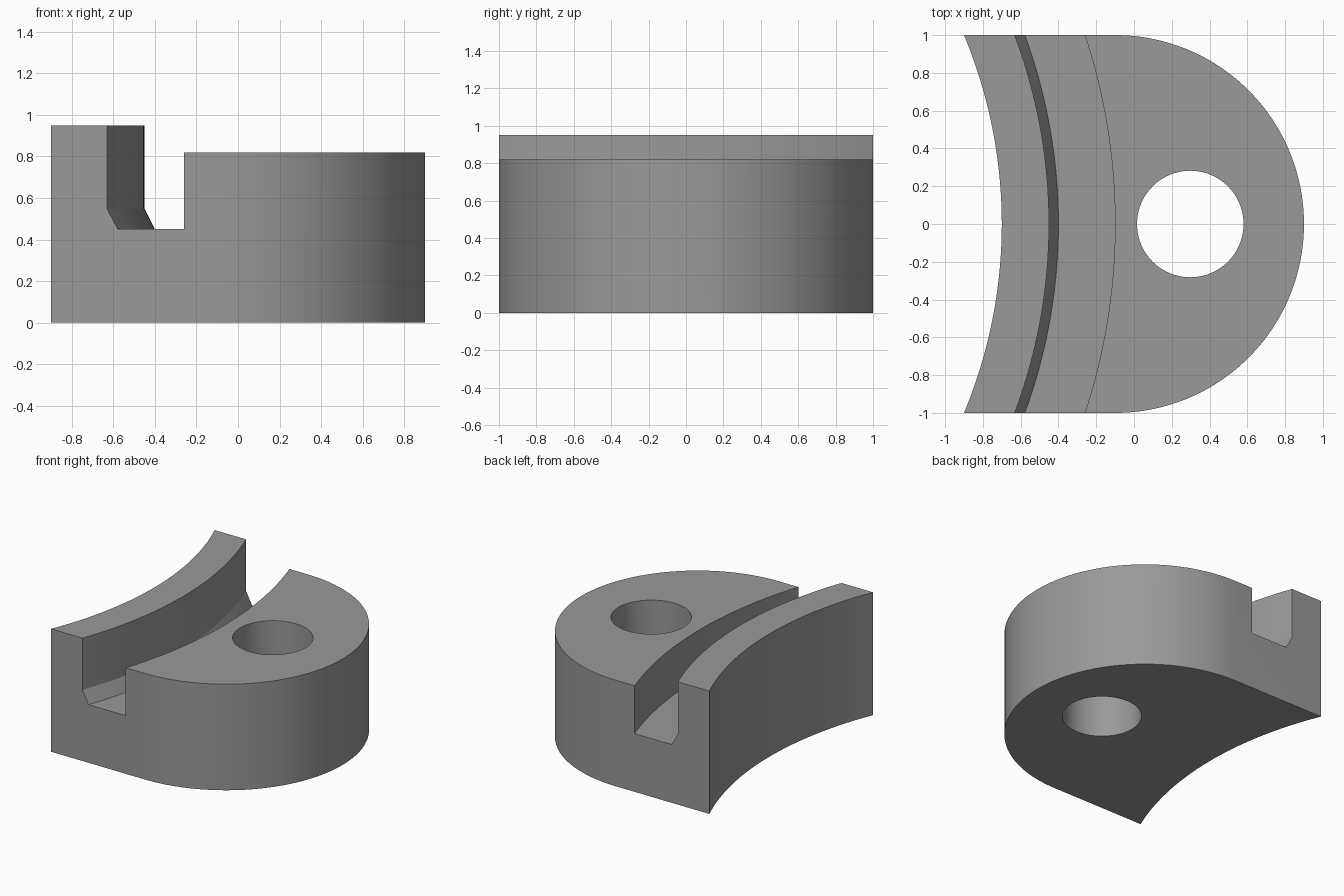
import bpy, bmesh, math
from mathutils import Matrix

if "Cube" in bpy.data.objects:
    bpy.data.objects.remove(bpy.data.objects["Cube"])

AXIS_X = -3.3          # shared centre of the concave arcs


def make_object(name, bm):
    bmesh.ops.recalc_face_normals(bm, faces=bm.faces[:])
    mesh = bpy.data.meshes.new(name)
    bm.to_mesh(mesh)
    bm.free()
    obj = bpy.data.objects.new(name, mesh)
    bpy.context.collection.objects.link(obj)
    return obj


def arc(cx, r, a0, a1, n):
    return [(cx + r * math.cos(a0 + (a1 - a0) * i / n),
             r * math.sin(a0 + (a1 - a0) * i / n)) for i in range(n + 1)]


# Body: round nose, straight flanks and a concave back, extruded upward
half = math.asin(1 / 2.6)
outline = arc(-0.1, 1.0, -math.pi / 2, math.pi / 2, 96) + arc(AXIS_X, 2.6, half, -half, 48)
bm = bmesh.new()
base = bm.faces.new([bm.verts.new((x, y, 0)) for x, y in outline])
top = bmesh.ops.extrude_face_region(bm, geom=[base])["geom"]
bmesh.ops.translate(bm, vec=(0, 0, 0.95),
                    verts=[v for v in top if isinstance(v, bmesh.types.BMVert)])
body = make_object("clamp_block", bm)

# Groove cutter: profile (radius, height) swept about the arc axis,
# which also lowers the top in front of the curved wall
profile = [(2.85, 1.2), (2.85, 0.55), (2.9, 0.45), (3.2, 0.45),
           (3.2, 0.82), (5.0, 0.82), (5.0, 1.2)]
bm = bmesh.new()
steps, sweep = 96, math.radians(35)
rings = []
for i in range(steps + 1):
    a = -sweep + 2 * sweep * i / steps
    rings.append([bm.verts.new((AXIS_X + r * math.cos(a), r * math.sin(a), z))
                  for r, z in profile])
for r0, r1 in zip(rings, rings[1:]):
    for k in range(len(profile)):
        j = (k + 1) % len(profile)
        bm.faces.new((r0[k], r0[j], r1[j], r1[k]))
bm.faces.new(rings[0])
bm.faces.new(rings[-1])
groove = make_object("groove_cutter", bm)

# Bolt hole cutter
bm = bmesh.new()
bmesh.ops.create_cone(bm, cap_ends=True, segments=96, radius1=0.282, radius2=0.282,
                      depth=3, matrix=Matrix.Translation((0.298, 0, 0.5)))
hole = make_object("hole_cutter", bm)

# Cut the groove and the hole
bpy.context.view_layer.objects.active = body
body.select_set(True)
for cutter in (groove, hole):
    mod = body.modifiers.new(cutter.name, "BOOLEAN")
    mod.operation = "DIFFERENCE"
    mod.solver = "EXACT"
    mod.object = cutter
    bpy.ops.object.modifier_apply(modifier=mod.name)
    bpy.data.objects.remove(cutter)

# Plain grey finish
grey = bpy.data.materials.new("grey")
grey.diffuse_color = (0.32, 0.32, 0.32, 1)
grey.use_nodes = True
grey.node_tree.nodes["Principled BSDF"].inputs["Base Color"].default_value = grey.diffuse_color
body.data.materials.clear()
body.data.materials.append(grey)
for p in body.data.polygons:
    p.material_index = 0
bpy.ops.object.shade_smooth_by_angle(angle=math.radians(20))
